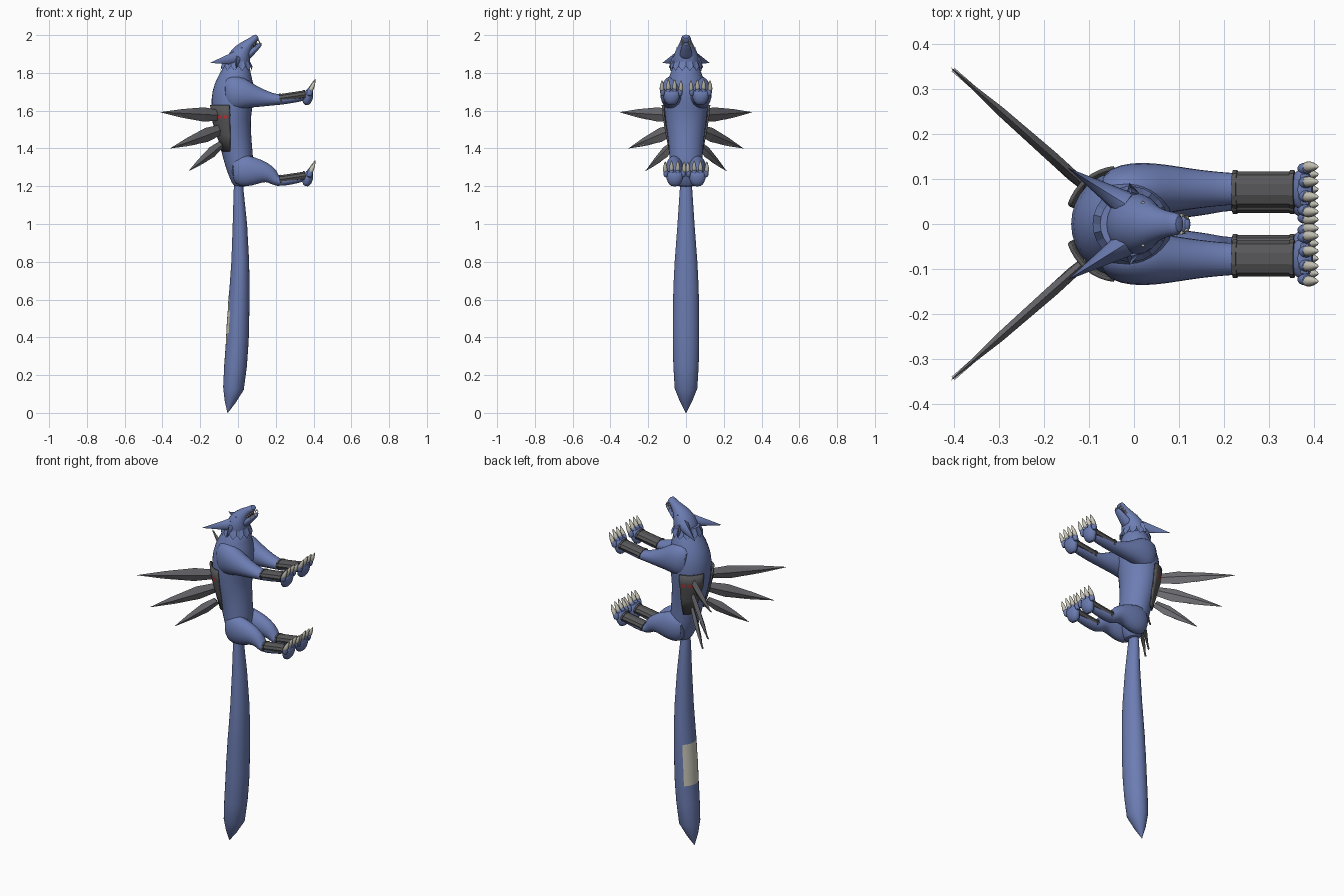
import bpy, bmesh, math
from mathutils import Vector

cube = bpy.data.objects.get("Cube")
if cube:
    bpy.data.objects.remove(cube)


def material(name, r, g, b):
    m = bpy.data.materials.new(name)
    m.use_nodes = True
    m.diffuse_color = (r, g, b, 1)
    m.node_tree.nodes["Principled BSDF"].inputs["Base Color"].default_value = (r, g, b, 1)
    return m


FUR = material("blue_fur", 0.15, 0.205, 0.45)
DARK = material("dark_metal", 0.095, 0.095, 0.1)
STEEL = material("blade_steel", 0.15, 0.15, 0.165)
EDGE = material("bright_edge", 0.5, 0.5, 0.52)
BONE = material("bone", 0.6, 0.58, 0.49)
RED = material("red_mark", 0.55, 0.03, 0.03)
MOUTH = material("dark_mouth", 0.05, 0.025, 0.03)
SIDES = ((-1, "front_side"), (1, "back_side"))


def finish(name, bm, mats, smooth=40):
    bmesh.ops.recalc_face_normals(bm, faces=bm.faces)
    me = bpy.data.meshes.new(name)
    bm.to_mesh(me)
    bm.free()
    ob = bpy.data.objects.new(name, me)
    bpy.context.collection.objects.link(ob)
    for m in mats:
        me.materials.append(m)
    if smooth:
        bpy.ops.object.select_all(action='DESELECT')
        ob.select_set(True)
        bpy.context.view_layer.objects.active = ob
        bpy.ops.object.shade_smooth_by_angle(angle=math.radians(smooth))
    return ob


def tube(name, path, mat, y=0, sides=12, sub=1, smooth=60):
    """Elliptical loft; path rows are x, z, half width in y, half depth."""
    bm = bmesh.new()
    pts = [Vector((p[0], y, p[1])) for p in path]
    rings = []
    for i, p in enumerate(path):
        t = pts[min(i + 1, len(pts) - 1)] - pts[max(i - 1, 0)]
        n = t.normalized().cross(Vector((0, 1, 0)))
        ring = []
        for k in range(sides):
            a = math.tau * k / sides
            ring.append(bm.verts.new(pts[i] + Vector((0, p[2] * math.cos(a), 0)) + n * p[3] * math.sin(a)))
        rings.append(ring)
    for r, s in zip(rings, rings[1:]):
        for k in range(sides):
            j = (k + 1) % sides
            bm.faces.new((r[k], r[j], s[j], s[k]))
    bm.faces.new(rings[0])
    bm.faces.new(rings[-1])
    ob = finish(name, bm, [mat], smooth)
    if sub:
        ob.modifiers.new("Smooth", 'SUBSURF').levels = sub
        ob.modifiers["Smooth"].render_levels = sub
    return ob


def spike(name, base, tip, wide, thin, mat, sides=6):
    """Cone from base to tip, wide along z and thin across."""
    base, tip = Vector(base), Vector(tip)
    d = (tip - base).normalized()
    w = Vector((0, 0, 1)) if abs(d.z) < 0.8 else Vector((1, 0, 0))
    n = d.cross(w).normalized()
    w = n.cross(d)
    bm = bmesh.new()
    top = bm.verts.new(tip)
    ring = [bm.verts.new(base + w * wide * math.cos(math.tau * k / sides)
                         + n * thin * math.sin(math.tau * k / sides)) for k in range(sides)]
    bm.faces.new(ring)
    for k in range(sides):
        bm.faces.new((ring[k], ring[(k + 1) % sides], top))
    return finish(name, bm, [mat], 50)


# Torso: x, z, half width, half depth from neck to rump
TORSO = [(0.005, 1.87, .06, .06), (-0.01, 1.80, .082, .08), (-0.018, 1.73, .112, .112),
         (-0.032, 1.65, .122, .116), (-0.034, 1.56, .113, .103), (-0.02, 1.47, .1, .092),
         (-0.005, 1.39, .09, .083), (0.008, 1.31, .09, .077), (0.015, 1.25, .082, .062),
         (0.01, 1.19, .05, .035)]
tube("torso", TORSO, FUR, sides=16)


def torso_at(z):
    for p, q in zip(TORSO, TORSO[1:]):
        if q[1] <= z <= p[1]:
            f = (p[1] - z) / (p[1] - q[1])
            return [p[i] + (q[i] - p[i]) * f for i in (0, 2, 3)]


# Tail with a pale patch on its rear side
tail = tube("tail", [(0.005, 1.25, .025, .02), (0.003, 1.18, .033, .026), (0.01, 1.0, .045, .038),
                     (0.012, .8, .06, .047), (0.008, .66, .067, .053), (0.005, .6, .068, .056),
                     (0.003, .54, .069, .057), (0, .48, .07, .059), (-0.002, .42, .07, .06),
                     (-0.005, .36, .07, .06), (-0.013, .25, .067, .06), (-0.024, .13, .06, .055),
                     (-0.042, .06, .032, .03), (-0.055, 0, .001, .001)], FUR, sides=28, sub=0, smooth=50)
tail.data.materials.append(BONE)
for f in tail.data.polygons:
    facing = f.normal.dot(Vector((-0.95, 0.31, 0)))
    if facing > 0.62 + 2 * abs(f.center.z - 0.48) and abs(f.center.z - 0.48) < 0.13:
        f.material_index = 1

# Head, jaws and neck fur
tube("head", [(-0.01, 1.81, .07, .068), (0.0, 1.865, .075, .067), (0.018, 1.905, .065, .056),
              (0.04, 1.937, .045, .038), (0.068, 1.963, .031, .024), (0.09, 1.983, .027, .02),
              (0.104, 1.996, .022, .015)], FUR)
tube("lower_jaw", [(0.03, 1.88, .04, .03), (0.062, 1.902, .034, .022), (0.095, 1.93, .025, .015),
                   (0.126, 1.96, .018, .011)], FUR)
tube("mouth_inside", [(0.045, 1.915, .028, .018), (0.075, 1.94, .02, .014), (0.098, 1.962, .014, .008)], MOUTH)


def ruff(name, x, z, radius, drop, count):
    bm = bmesh.new()
    rows = []
    for h, grow in ((0.035, 0.8), (0, 1)):
        rows.append([bm.verts.new((x + radius * grow * math.cos(math.pi * k / count),
                                   radius * grow * math.sin(math.pi * k / count),
                                   z + h - (drop if h == 0 and k % 2 else 0)))
                     for k in range(2 * count)])
    for k in range(2 * count):
        j = (k + 1) % (2 * count)
        bm.faces.new((rows[0][k], rows[0][j], rows[1][j], rows[1][k]))
    bm.faces.new(rows[0])
    finish(name, bm, [FUR], 0)


ruff("neck_fur", -0.008, 1.835, 0.084, 0.025, 13)

for s, side in SIDES:
    # Ears, eyes, cheek tufts and teeth
    spike("ear_" + side, (-0.015, s * .042, 1.878), (-0.148, s * .125, 1.853), .036, .03, FUR, 8)
    spike("cheek_tuft_" + side, (0.0, s * .05, 1.87), (-0.01, s * .092, 1.825), .03, .02, FUR)
    spike("eye_" + side, (0.02, s * .035, 1.924), (0.02, s * .052, 1.936), .011, .015, BONE)
    for k in range(4):
        x, z = 0.068 + k * .011, 1.943 + k * .0105
        spike(f"upper_tooth_{k}_" + side, (x + .004, s * (.025 - k * .002), z), (x + .016, s * .021, z - .012),
              .006, .005, BONE, 4)
        spike(f"lower_tooth_{k}_" + side, (x + .018, s * (.022 - k * .003), z - .02),
              (x + .009, s * .018, z - .007), .005, .005, BONE, 4)

    # Limbs
    tube("arm_" + side, [(-0.075, 1.69, .035, .075), (-0.03, 1.695, .058, .098), (0.02, 1.69, .062, .09),
                         (0.07, 1.678, .057, .066), (0.12, 1.668, .048, .051), (0.18, 1.66, .04, .034),
                         (0.23, 1.657, .036, .027), (0.3, 1.667, .034, .025), (0.37, 1.68, .03, .025)],
         FUR, s * .078)
    tube("hind_leg_" + side, [(-0.035, 1.28, .03, .06), (0.015, 1.285, .054, .092), (0.08, 1.278, .052, .08),
                              (0.145, 1.275, .044, .056), (0.188, 1.25, .036, .04), (0.205, 1.22, .032, .026),
                              (0.28, 1.23, .031, .023), (0.37, 1.25, .028, .022)], FUR, s * .06)
    for limb, z, y, w in (("front", 1.66, s * .077, .042), ("hind", 1.23, s * .06, .037)):
        # Limb bands with rims
        lift = lambda x: z + .006 + (x - .23) * .15
        tube(f"{limb}_band_{side}", [(x, lift(x), w - .002, .024) for x in (.22, .355)], DARK, y, 10, 0, 20)
        for x in (.22, .347):
            tube(f"{limb}_band_rim_{x}_{side}", [(a, lift(a), w + .001, .027) for a in (x, x + .01)],
                 DARK, y, 10, 0, 20)
        # Upturned paw with four toes and thick claws
        tube(f"{limb}_paw_{side}", [(0.355, z - .03, .024, .014), (0.366, z - .008, .04, .028),
                                    (0.374, z + .025, .05, .028), (0.381, z + .055, .048, .018)], FUR, y)
        for k in range(4):
            o = (k - 1.5) * .031
            rise = .006 if k in (1, 2) else 0
            tube(f"{limb}_toe_{k}_{side}", [(0.374, z + .015, .012, .016), (0.382, z + .042 + rise, .016, .019),
                                            (0.386, z + .06 + rise, .013, .013)], FUR, y + o, 8)
            tube(f"{limb}_claw_{k}_{side}", [(0.382, z + .042 + rise, .013, .014), (0.39, z + .06 + rise, .014, .014),
                                             (0.4, z + .08 + rise, .01, .009), (0.41, z + .102 + rise, .002, .002)],
                 BONE, y + o * 1.08, 8)

    # Curved harness plate with a red mark
    bm = bmesh.new()
    rows = []
    for z, lo, hi in ((1.63, 20, 84), (1.575, 18, 86), (1.558, 18, 85), (1.47, 23, 78), (1.385, 30, 64)):
        x, a, b = torso_at(z)
        rows.append([bm.verts.new((x - (b + .005) * math.cos(t), s * (a + .005) * math.sin(t), z))
                     for t in (math.radians(lo + (hi - lo) * k / 8) for k in range(9))])
    for i in range(4):
        for k in range(8):
            f = bm.faces.new((rows[i][k], rows[i][k + 1], rows[i + 1][k + 1], rows[i + 1][k]))
            f.material_index = 1 if i == 1 and k in (2, 3, 4, 6) else 0
    plate = finish("harness_plate_" + side, bm, [DARK, RED], 50)
    solid = plate.modifiers.new("Thickness", 'SOLIDIFY')
    solid.thickness, solid.offset = 0.009, 0

    # Three flat pointed blades, each with a bright lower edge near the tip
    for k, (z0, tip, w) in enumerate(((1.575, (-.412, .352, 1.592), .038), (1.5, (-.36, .305, 1.40), .038),
                                      (1.42, (-.262, .215, 1.28), .03))):
        base = Vector((-.09, s * .068, z0))
        d = Vector((tip[0], s * tip[1], tip[2])) - base
        n = d.cross(Vector((0, 0, 1))).normalized()
        up = n.cross(d).normalized()
        bm = bmesh.new()
        for along, high, thick in ((0, .7, .01), (.28, 1, .013), (.65, .58, .01)):
            for q in (up * w * high, -up * w * high, n * thick, -n * thick):
                bm.verts.new(base + d * along + q)
        bm.verts.new(base + d)
        bmesh.ops.convex_hull(bm, input=bm.verts)
        finish(f"wing_blade_{k}_{side}", bm, [STEEL], 0)
        bm = bmesh.new()
        for along, low, high in ((.5, .78, .72), (.67, .57, .36), (.97, .06, 0)):
            for q in (-up * w * low, -up * w * high + n * .005, -up * w * high - n * .005):
                bm.verts.new(base + d * along + q)
        bmesh.ops.convex_hull(bm, input=bm.verts)
        finish(f"wing_edge_{k}_{side}", bm, [EDGE], 0)
